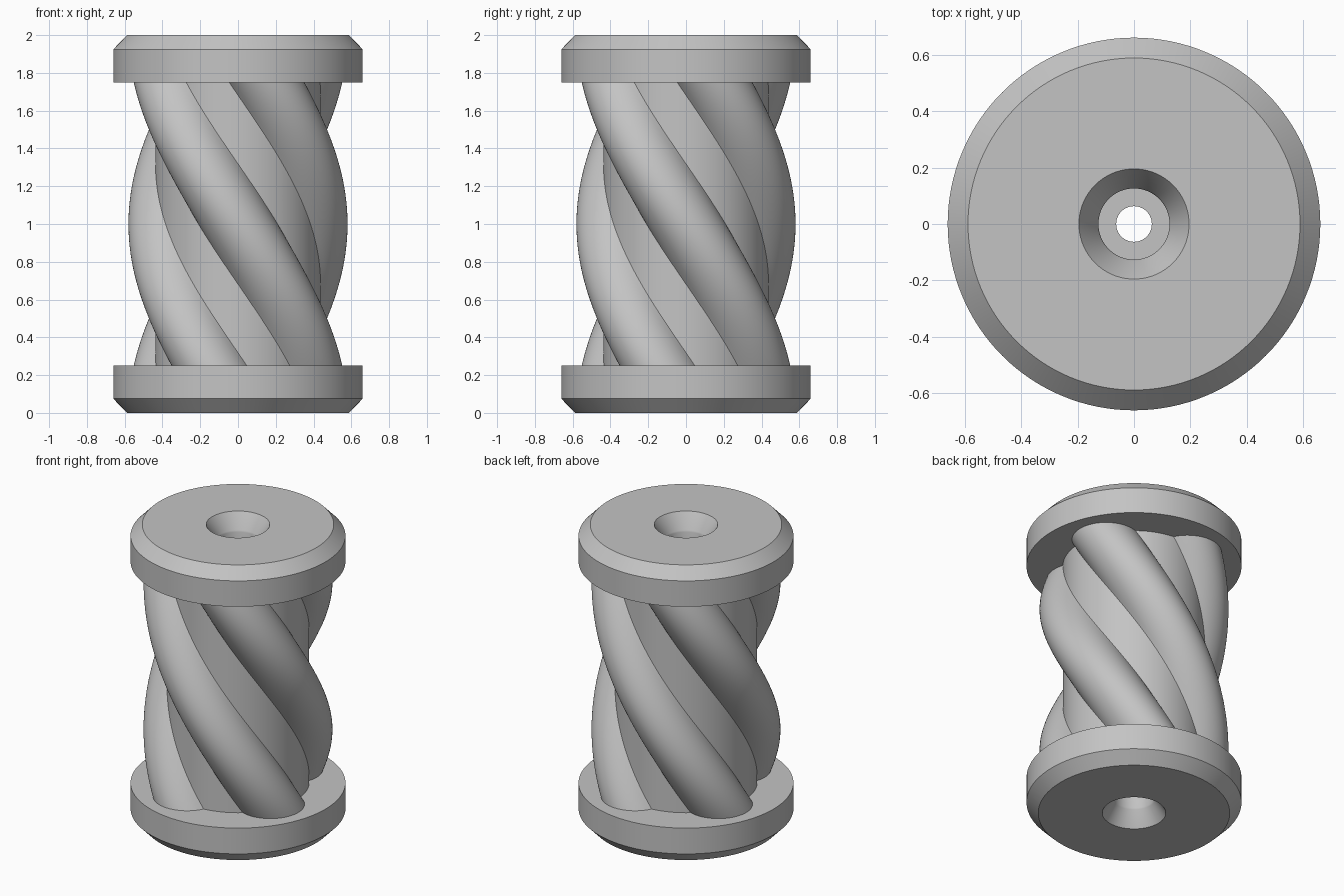
import bpy, bmesh
from math import radians, pi, cos, sin, sqrt, acos

if "Cube" in bpy.data.objects:
    bpy.data.objects.remove(bpy.data.objects["Cube"], do_unlink=True)

steel = bpy.data.materials.new("steel_grey")
steel.use_nodes = True
grey = (0.55, 0.55, 0.55, 1)
steel.diffuse_color = grey
steel.node_tree.nodes["Principled BSDF"].inputs["Base Color"].default_value = grey


def loft(name, rings, origin_z=0):
    """Skin a list of closed rings with quads, leaving both ends open."""
    bm = bmesh.new()
    loops = [[bm.verts.new(p) for p in ring] for ring in rings]
    for low, high in zip(loops, loops[1:]):
        n = len(low)
        for i in range(n):
            j = (i + 1) % n
            bm.faces.new((low[i], low[j], high[j], high[i]))
    mesh = bpy.data.meshes.new(name)
    bm.to_mesh(mesh)
    bm.free()
    mesh.materials.append(steel)
    obj = bpy.data.objects.new(name, mesh)
    obj.location.z = origin_z
    bpy.context.collection.objects.link(obj)
    bpy.ops.object.select_all(action='DESELECT')
    obj.select_set(True)
    bpy.context.view_layer.objects.active = obj
    bpy.ops.object.shade_smooth_by_angle(angle=radians(30))
    return obj


# Twisted rotor: a round core with four circular lobes
LOBES, CORE, LOBE_R, LOBE_D = 4, 0.437, 0.21, 0.37
HALF = 0.76                      # half length, running slightly into the caps
TWIST = -radians(90)             # per unit of height
LAYERS, LOBE_STEPS, GAP_STEPS = 72, 28, 12
crease = acos((LOBE_D**2 + CORE**2 - LOBE_R**2) / (2 * LOBE_D * CORE))

section = []                     # (angle, radius) pairs around the rotor
pitch = 2 * pi / LOBES
for k in range(LOBES):
    for i in range(LOBE_STEPS):
        a = crease * (2 * i / LOBE_STEPS - 1)
        r = LOBE_D * cos(a) + sqrt(LOBE_R**2 - (LOBE_D * sin(a))**2)
        section.append((k * pitch + a, r))
    for i in range(GAP_STEPS):
        a = crease + (pitch - 2 * crease) * i / GAP_STEPS
        section.append((k * pitch + a, CORE))

rings = []
for layer in range(LAYERS + 1):
    z = HALF * (2 * layer / LAYERS - 1)
    rings.append([(r * cos(a + TWIST * z), r * sin(a + TWIST * z), z) for a, r in section])
loft("twisted_rotor", rings, 1)

# End caps: chamfered disc, countersink, stepped bore; mirrored top to bottom
SIDES = 128
profile = [(0.3, 0.75), (0.66, 0.75), (0.66, 0.925), (0.588, 1), (0.195, 1),
           (0.13, 0.9), (0.126, 0.89), (0.126, 0.65), (0.063, 0.65), (0.063, 0)]
turn = [2 * pi * i / SIDES for i in range(SIDES)]
caps = loft("end_caps_and_bore",
            [[(r * cos(a), r * sin(a), z) for a in turn] for r, z in profile], 1)
mirror = caps.modifiers.new("Mirror", 'MIRROR')
mirror.use_axis = (False, False, True)
